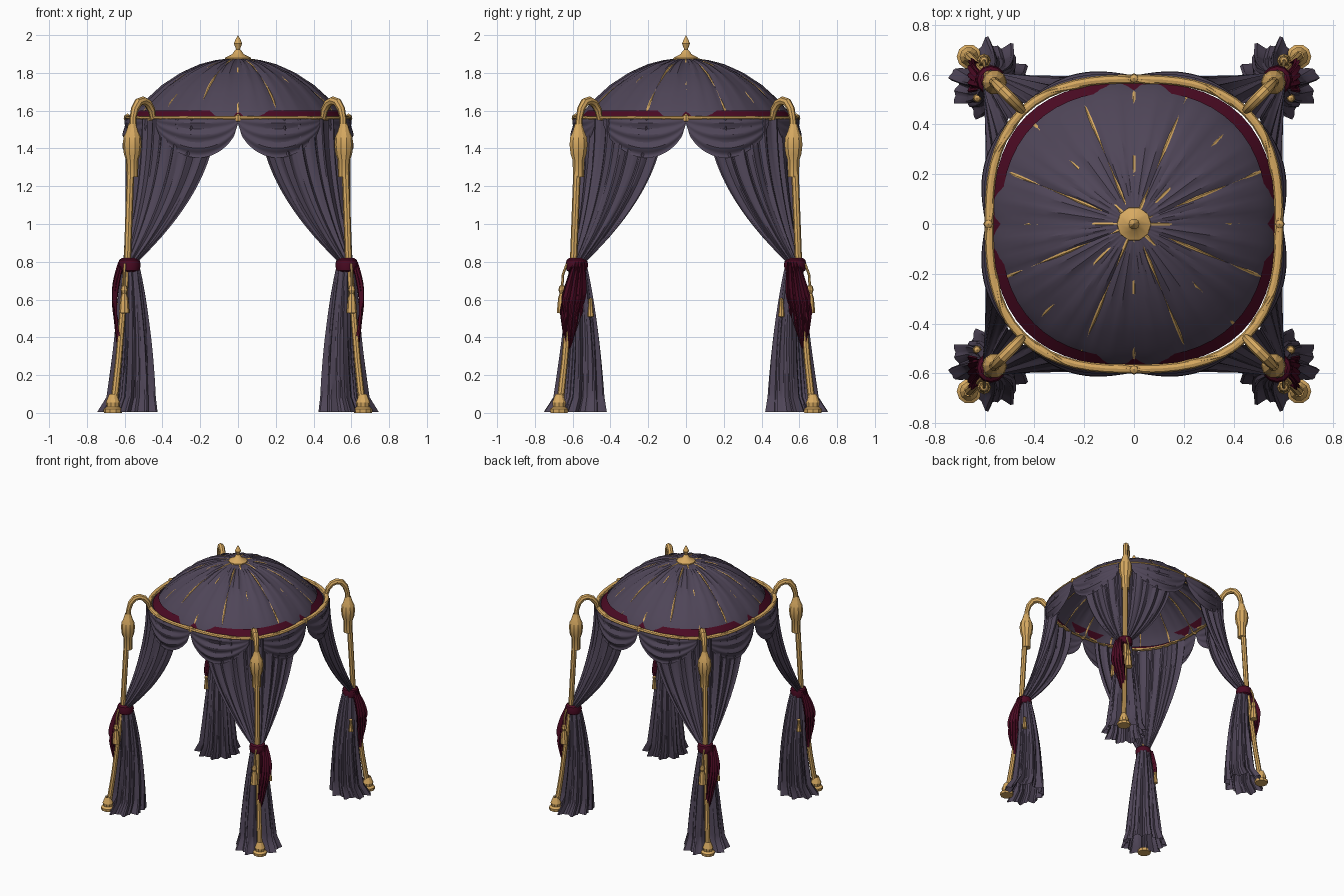
import bpy
from math import sin, cos, pi, exp
from mathutils import Vector

cube = bpy.data.objects.get("Cube")
if cube:
    bpy.data.objects.remove(cube, do_unlink=True)


def material(name, rgb):
    m = bpy.data.materials.new(name)
    m.use_nodes = True
    m.diffuse_color = (*rgb, 1)
    m.node_tree.nodes["Principled BSDF"].inputs["Base Color"].default_value = (*rgb, 1)
    return m


PURPLE = material("dusky purple cloth", (0.078, 0.06, 0.097))
GOLD = material("gold", (0.68, 0.4, 0.12))
MAROON = material("maroon cloth", (0.068, 0.003, 0.016))
made = []


def sheet(name, fn, nu, nv, mat, closed=False, mirror=False):
    """Grid surface from fn(u, v), optionally closed in u and mirrored to all corners."""
    cols = nu if closed else nu + 1
    verts = [fn(i / nu, j / nv) for j in range(nv + 1) for i in range(cols)]
    faces = []
    for j in range(nv):
        for i in range(nu):
            k = (i + 1) % cols
            faces.append((j * cols + i, j * cols + k, (j + 1) * cols + k, (j + 1) * cols + i))
    me = bpy.data.meshes.new(name)
    me.from_pydata(verts, [], faces)
    me.validate()
    me.materials.append(mat)
    ob = bpy.data.objects.new(name, me)
    bpy.context.collection.objects.link(ob)
    if mirror:
        mod = ob.modifiers.new("corners", "MIRROR")
        mod.use_axis = (True, True, False)
        mod.use_mirror_merge = False
    made.append(ob)
    return ob


def lathe(name, profile, x, y, mat, sides=10, mirror=True):
    """Turned part from (radius, height) points."""
    n = len(profile) - 1

    def fn(u, v):
        r, z = profile[round(v * n)]
        return (x + r * cos(2 * pi * u), y + r * sin(2 * pi * u), z)
    return sheet(name, fn, sides, n, mat, True, mirror)


def tube(name, path, mat, sides=8, mirror=True):
    """Round bar through (x, y, z, radius) points."""
    n = len(path) - 1
    pts = [Vector(p[:3]) for p in path]

    def fn(u, v):
        i = round(v * n)
        t = (pts[min(i + 1, n)] - pts[max(i - 1, 0)]).normalized()
        side = t.cross(Vector((1, -1, 0))).normalized()
        a = 2 * pi * u
        return pts[i] + path[i][3] * (side * cos(a) + t.cross(side) * sin(a))
    return sheet(name, fn, sides, n, mat, True, mirror)


def squircle(a, n):
    """Radius of a rounded square at angle a."""
    return (abs(cos(a)) ** n + abs(sin(a)) ** n) ** (-1 / n)


# Domed roof: sixteen puffed gores
ROOF = [(0.05, 1.876), (0.12, 1.862), (0.2, 1.838), (0.3, 1.792), (0.4, 1.728),
        (0.48, 1.658), (0.535, 1.598), (0.565, 1.55)]


def roof_point(a, v, puff):
    t = v * (len(ROOF) - 1)
    i = min(int(t), len(ROOF) - 2)
    f = t - i
    r = ROOF[i][0] * (1 - f) + ROOF[i + 1][0] * f
    z = ROOF[i][1] * (1 - f) + ROOF[i + 1][1] * f
    bulge = puff * abs(sin(8 * a)) ** 0.7 * sin(pi * min(v, 0.7))
    r = r * (1 + (squircle(a, 2.15) - 1) * v) + bulge * v
    return (r * cos(a), r * sin(a), z + bulge * (1 - v))


def roof(u, v):
    a = 2 * pi * u
    x, y, z = roof_point(a, v, 0.011)
    return (x, y, z + 0.004 * sin(40 * a + 3 * v) * sin(pi * v))


sheet("roof_cloth", roof, 128, 14, PURPLE, True)

# Thin ribs that dip in and out of the roof seams
for k in range(16):
    angle = k * pi / 8

    def rib(u, v, angle=angle, k=k):
        x, y, z = roof_point(angle, v, 0)
        w = (0.005 + 0.0025 * sin(14 * v + 2.3 * k)) * cos(2 * pi * u)
        z += 0.004 * sin(2 * pi * u) - 0.003 + 0.004 * sin(14 * v + 2.3 * k)
        return (x - w * sin(angle), y + w * cos(angle), z)
    sheet("roof_rib", rib, 5, 18, GOLD, True)


# Maroon trim showing at the corners, below the foot of the roof
def trim(u, v):
    a = 2 * pi * u
    r = (0.568 - 0.034 * v) * squircle(a, 2.55 - 0.15 * v)
    return (r * cos(a), r * sin(a), 1.555 + 0.045 * v)


sheet("roof_trim", trim, 64, 2, MAROON, True)


# Ring: a flat bar with a second bar wound round it
def hoop(radius, width, height, wave):
    def fn(u, v):
        a, b = 2 * pi * u, 2 * pi * v
        r = (radius + wave * sin(12 * a)) * squircle(a, 2.7) + width * cos(b)
        return (r * cos(a), r * sin(a), 1.56 + 0.5 * wave * cos(12 * a) + height * sin(b))
    return fn


sheet("ring_bar", hoop(0.582, 0.018, 0.012, 0), 64, 8, GOLD, True)
sheet("ring_twist", hoop(0.58, 0.01, 0.009, 0.01), 96, 6, GOLD, True)
KNOB = [(0, 1.535), (0.016, 1.545), (0.02, 1.56), (0.016, 1.575), (0, 1.585)]
for k in range(4):
    lathe("ring_knob", KNOB, 0.585 * cos(k * pi / 2), 0.585 * sin(k * pi / 2), GOLD, 8, False)

# Finial on the crown
lathe("finial", [(0, 1.858), (0.07, 1.866), (0.068, 1.88), (0.03, 1.9), (0.02, 1.915),
                 (0.01, 1.925), (0.022, 1.955), (0.013, 1.977), (0, 2.0)], 0, 0, GOLD, 10, False)


# Corner curtains: spread along the ring, gathered at the tie
def curtain(u, v):
    a = pi / 2 * (0.125 + 0.75 * u)
    phi = -pi / 4 + pi * u
    f = v ** 1.9
    r = 0.585 * squircle(a, 2.8)
    fold = (sin(20 * pi * u + v) + 0.5 * sin(34 * pi * u + 1)) * 0.011 * (1 - 0.4 * v)
    r += fold
    x = r * cos(a) * (1 - f) + (0.57 + (0.038 + fold * 0.4) * cos(phi)) * f
    y = r * sin(a) * (1 - f) + (0.57 + (0.038 + fold * 0.4) * sin(phi)) * f
    return (x, y, 1.555 - 0.765 * v)


sheet("curtain", curtain, 80, 16, PURPLE, False, True)


# Lower curtains: pleated skirts that open around the posts and flare on the ground
def skirt(u, v):
    a = 2 * pi * u
    d = (a - pi / 4 + pi) % (2 * pi) - pi
    flare = max(0, (v - 0.9) / 0.1)
    r = 0.04 + 0.085 * v ** 0.75 + 0.02 * flare
    r *= 1 + (0.13 * sin(9 * a + 0.5) + 0.07 * sin(20 * a + 2 * v)) * (0.4 + 0.6 * v)
    r *= 1 - 0.42 * exp(-(d / 0.45) ** 2) * min(1, 2 * v)
    c = 0.57 - 0.012 * sin(pi * v) + 0.016 * flare
    return (c + r * cos(a), c + r * sin(a), 0.79 * (1 - v) + 0.004)


sheet("curtain_skirt", skirt, 88, 20, PURPLE, True, True)


# Swags: two creased drapes on each side
def swag(u, v):
    x = 0.44 * u
    drop = 0.025 + 0.18 * sin(pi * u ** 0.93) ** 0.6
    y = (0.592 ** 2.7 - x ** 2.7) ** (1 / 2.7)
    y += sin(pi * u) * (0.018 * sin(pi * v * 0.8) + 0.008 * sin(6 * pi * v)) + 0.004
    return (x, y, 1.555 - drop * v)


sheet("swag_front_back", swag, 20, 20, PURPLE, False, True)
sheet("swag_sides", lambda u, v: (swag(u, v)[1], swag(u, v)[0], swag(u, v)[2]),
      20, 20, PURPLE, False, True)

# Leaning posts with crooks that hold the ring
tube("post", [(0.66, 0.67, 0.02, 0.02), (0.632, 0.642, 0.28, 0.018), (0.605, 0.615, 0.6, 0.017),
              (0.585, 0.595, 0.82, 0.019), (0.57, 0.578, 1.25, 0.02), (0.558, 0.567, 1.5, 0.02),
              (0.556, 0.565, 1.56, 0.018), (0.546, 0.555, 1.61, 0.021),
              (0.526, 0.535, 1.645, 0.023), (0.502, 0.511, 1.653, 0.023),
              (0.478, 0.487, 1.64, 0.022), (0.458, 0.466, 1.605, 0.02),
              (0.449, 0.456, 1.555, 0.015)], GOLD)
lathe("post_bulb", [(0, 1.25), (0.031, 1.25), (0.033, 1.34), (0.044, 1.37), (0.05, 1.42),
                    (0.046, 1.46), (0.032, 1.49), (0.02, 1.53)], 0.56, 0.569, GOLD)
lathe("post_foot", [(0, 0.0), (0.048, 0.0), (0.05, 0.02), (0.034, 0.032), (0.038, 0.055),
                    (0.03, 0.075), (0.02, 0.1)], 0.662, 0.672, GOLD)

# Sash wrapped round each gathered curtain
lathe("sash_band", [(0.04, 0.745), (0.055, 0.755), (0.06, 0.785), (0.054, 0.81),
                    (0.04, 0.82)], 0.575, 0.578, MAROON, 12)
lathe("sash_knot", [(0, 0.73), (0.026, 0.745), (0.034, 0.778), (0.024, 0.805), (0, 0.815)],
      0.605, 0.582, MAROON, 8)


def tail(y0, length, spread, out):
    """Pleated sash end hanging from the knot."""
    def fn(u, v):
        w = 0.06 + spread * sin(pi * min(v, 0.85) * 0.6)
        if v > 0.7:
            w *= 1 - 1.6 * (v - 0.7)
        x = out + 0.036 * sin(pi * v * 0.85) + 0.01 * sin(8 * pi * u + v)
        z = 0.8 - length * v * (0.82 + 0.18 * sin(pi * u))
        return (x, y0 + (u - 0.5) * w + 0.045 * v, z)
    return fn


sheet("sash_long_tail", tail(0.575, 0.46, 0.065, 0.614), 16, 10, MAROON, False, True)
sheet("sash_short_tail", tail(0.565, 0.35, 0.075, 0.624), 16, 8, MAROON, False, True)

# Gold cord and tassels
tube("tassel_cord", [(0.6, 0.63, 0.79, 0.007), (0.602, 0.652, 0.73, 0.007),
                     (0.602, 0.656, 0.65, 0.007)], GOLD, 6)
lathe("tassel", [(0, 0.68), (0.014, 0.672), (0.02, 0.65), (0.013, 0.632), (0.021, 0.61),
                 (0.028, 0.53), (0, 0.525)], 0.602, 0.656, GOLD, 8)
lathe("small_tassel", [(0, 0.61), (0.013, 0.6), (0.01, 0.585), (0.018, 0.51), (0, 0.505)],
      0.63, 0.505, GOLD, 8)

# Smooth the cloth and turned parts, keeping sharp creases
bpy.ops.object.select_all(action="DESELECT")
for ob in made:
    ob.select_set(True)
bpy.context.view_layer.objects.active = made[0]
bpy.ops.object.shade_smooth_by_angle()
